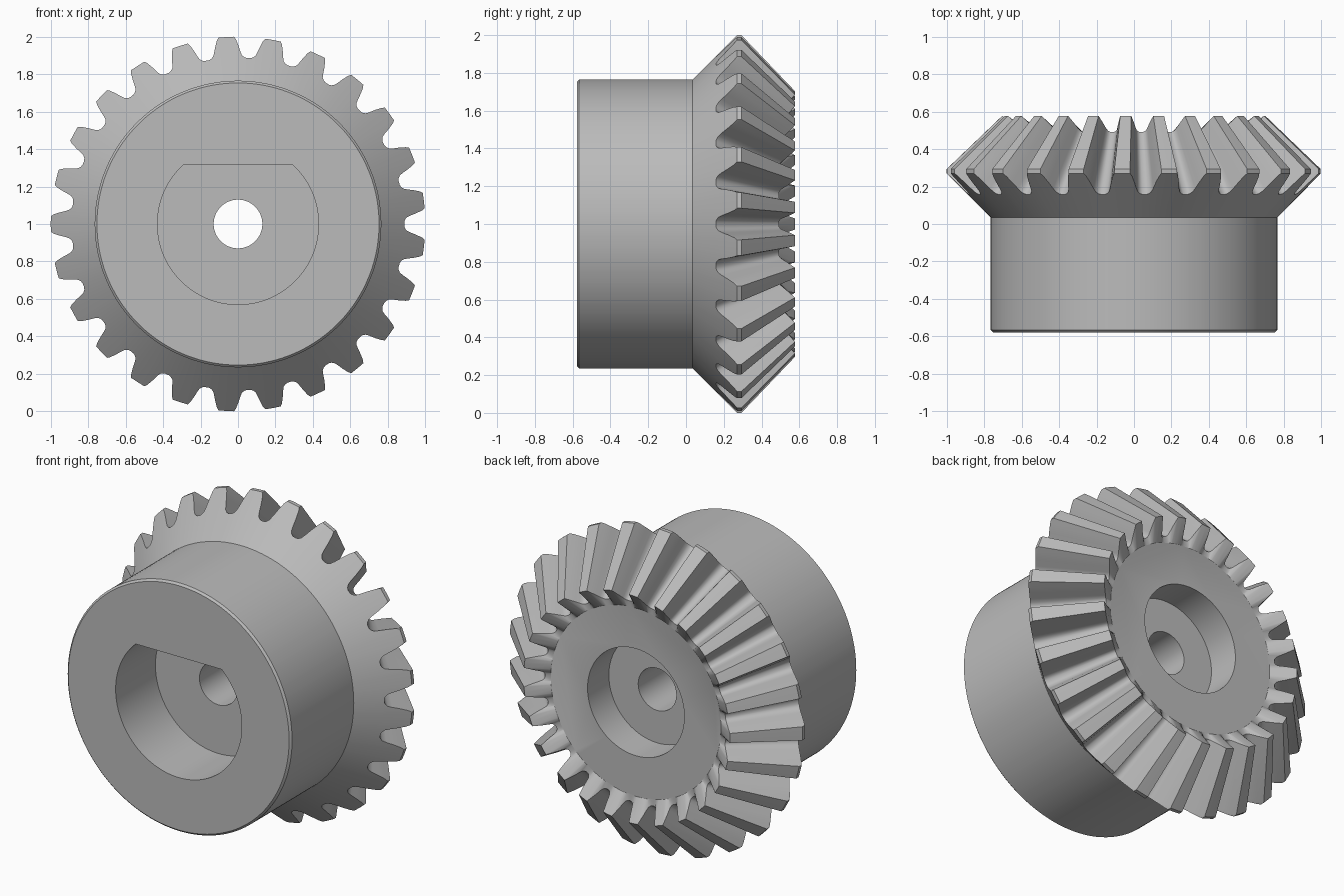
import bpy, bmesh
from math import radians, cos, sin, pi, asin

if "Cube" in bpy.data.objects:
    bpy.data.objects.remove(bpy.data.objects["Cube"])

TEETH = 25
APEX = 1.25          # y where the tooth cone lines meet
BACK = 0.73          # back cone: y = r - BACK
FRONT, AXIS_Z = -0.578, 1.0

steel = bpy.data.materials.new("grey_metal")
steel.use_nodes = True
GREY = (0.5, 0.5, 0.5, 1)
steel.diffuse_color = GREY
steel.node_tree.nodes["Principled BSDF"].inputs["Base Color"].default_value = GREY


def make_object(name, rings):
    """Skin a stack of equal-length rings and cap both ends."""
    bm = bmesh.new()
    loops = [[bm.verts.new(p) for p in ring] for ring in rings]
    n = len(loops[0])
    for a, b in zip(loops, loops[1:]):
        for i in range(n):
            j = (i + 1) % n
            bm.faces.new((a[i], a[j], b[j], b[i]))
    bm.faces.new(loops[0])
    bm.faces.new(loops[-1])
    bmesh.ops.recalc_face_normals(bm, faces=bm.faces)
    mesh = bpy.data.meshes.new(name)
    bm.to_mesh(mesh)
    bm.free()
    mesh.materials.append(steel)
    obj = bpy.data.objects.new(name, mesh)
    bpy.context.collection.objects.link(obj)
    return obj


def polar(r, a, y):
    return (r * cos(a), y, AXIS_Z + r * sin(a))


# Tooth outline: radius and half angle in degrees, from tip to gap centre
flank = [(1.012, 2.4), (0.985, 3.0), (0.95, 3.8), (0.92, 4.4),
         (0.902, 4.9), (0.892, 5.7), (0.888, 6.5)]
tooth = [(r, -a) for r, a in reversed(flank)] + [(1.012, 0)] + flank[::-1][::-1]
tooth = [(0.888, -7.2)] + tooth
outline = [(r, pi + radians(360 / TEETH * k + a))
           for k in range(TEETH) for r, a in tooth]


def round_ring(r, y):
    return [polar(r, a, y) for _, a in outline]


def tooth_ring(scale, limit=2.0):
    ring = []
    for r, a in outline:
        r = min(r, limit)
        ring.append(polar(r * scale, a, APEX + scale * (r - BACK - APEX)))
    return ring


# Hub, back cone, teeth and recessed end disc in one solid
gear = make_object("bevel_gear", [
    round_ring(0.753, FRONT), round_ring(0.765, FRONT + 0.012),
    round_ring(0.765, 0.035),
    tooth_ring(1.0, 1.0), tooth_ring(0.988), tooth_ring(0.695),
    round_ring(0.58, 0.488)])


def cut(name, section, y0, y1):
    """Cut a straight pocket with the given (x, z) section."""
    cutter = make_object(name, [[(x, y, AXIS_Z + z) for x, z in section]
                                for y in (y0, y1)])
    cutter.hide_render = True
    mod = gear.modifiers.new(name, 'BOOLEAN')
    mod.operation, mod.solver, mod.object = 'DIFFERENCE', 'EXACT', cutter
    bpy.context.view_layer.objects.active = gear
    bpy.ops.object.modifier_apply(modifier=name)
    bpy.data.objects.remove(cutter)


def arc(r, start=0.0, sweep=2 * pi, n=96):
    return [(r * cos(start + sweep * i / n), r * sin(start + sweep * i / n))
            for i in range(n)]


# D-shaped front pocket, round rear pocket, through bore
corner = asin(0.315 / 0.43)
d_section = arc(0.43, pi - corner, pi + 2 * corner)
d_section.append((0.43 * cos(corner), 0.315))
cut("front_pocket", d_section, -0.8, -0.19)
cut("rear_pocket", arc(0.33), 0.28, 0.8)
cut("bore", arc(0.13, n=64), -0.9, 0.9)

bpy.ops.object.select_all(action='DESELECT')
gear.select_set(True)
bpy.context.view_layer.objects.active = gear
bpy.ops.object.shade_smooth_by_angle(angle=radians(28))
